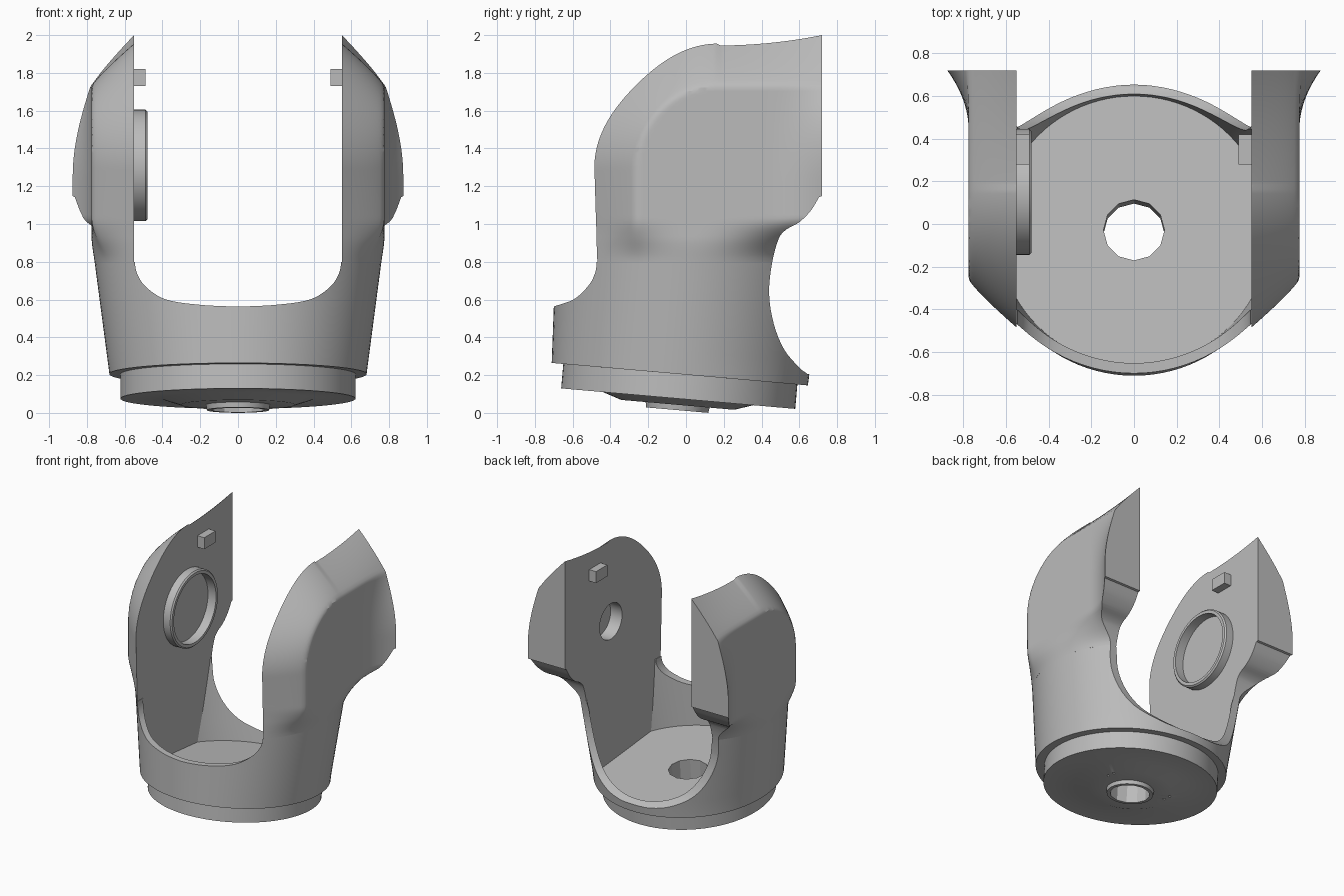
import bpy, bmesh
from math import sin, cos, pi, radians, sqrt
from mathutils import Matrix, Vector

cube = bpy.data.objects.get("Cube")
if cube:
    bpy.data.objects.remove(cube, do_unlink=True)

grey = bpy.data.materials.new("plain grey")
grey.use_nodes = True
grey.diffuse_color = (0.5, 0.5, 0.5, 1)
grey.node_tree.nodes["Principled BSDF"].inputs["Base Color"].default_value = (0.5, 0.5, 0.5, 1)

TILT = 0.0875                      # slope of the leaning base
BASE_Z, BASE_Y = 0.205, -0.03
SEAM = 0.8                         # height where the arms leave the cup
INNER = 0.55                       # inner face of each arm
LEAN = Matrix.Translation((0, BASE_Y, BASE_Z)) @ Matrix.Rotation(radians(-5), 4, 'X')
PIVOT = Vector((0.15, 1.31))       # y, z of the joint axis


def skin(name, rings, matrix=Matrix(), closed=False):
    """Solid made from equal rings of points, capped unless closed."""
    bm = bmesh.new()
    loops = [[bm.verts.new(matrix @ Vector(p)) for p in r] for r in rings]
    n = len(loops[0])
    pairs = list(zip(loops, loops[1:])) + ([(loops[-1], loops[0])] if closed else [])
    for a, b in pairs:
        for i in range(n):
            j = (i + 1) % n
            bm.faces.new((a[i], a[j], b[j], b[i]))
    if not closed:
        bm.faces.new(loops[0])
        bm.faces.new(loops[-1])
    bmesh.ops.recalc_face_normals(bm, faces=bm.faces)
    mesh = bpy.data.meshes.new(name)
    bm.to_mesh(mesh)
    bm.free()
    mesh.materials.append(grey)
    ob = bpy.data.objects.new(name, mesh)
    bpy.context.collection.objects.link(ob)
    return ob


def lathe(name, profile, n, matrix, closed=False):
    rings = [[(r * cos(2 * pi * i / n), r * sin(2 * pi * i / n), z) for i in range(n)]
             for r, z in profile]
    return skin(name, rings, matrix, closed)


def box(name, lo, hi):
    (a, b, c), (d, e, f) = lo, hi
    return skin(name, [[(a, b, z), (d, b, z), (d, e, z), (a, e, z)] for z in (c, f)])


def curve(pts, steps=5):
    """Smooth path through a few points."""
    p = [Vector(q) for q in pts]
    p = [p[0] * 2 - p[1]] + p + [p[-1] * 2 - p[-2]]
    out = []
    for a, b, c, d in zip(p, p[1:], p[2:], p[3:]):
        for k in range(steps):
            t = k / steps
            out.append(b + (c - a) * t / 2 + (a - b * 2.5 + c * 2 - d / 2) * t * t
                       + (b * 3 - a - c * 3 + d) * t ** 3 / 2)
    return out + [p[-2]]


def boolean(ob, cutter, op='DIFFERENCE'):
    cutter.hide_render = True
    mod = ob.modifiers.new("cut", 'BOOLEAN')
    mod.object, mod.operation, mod.solver = cutter, op, 'EXACT'
    bpy.context.view_layer.objects.active = ob
    bpy.ops.object.modifier_apply(modifier=mod.name)


def clamp(v):
    return max(0.0, min(1.0, v))


def smooth(lo, hi, v):
    t = clamp((v - lo) / (hi - lo))
    return t * t * (3 - 2 * t)


# Cup section at a height: half width, half depth, centre
def section(z):
    return 0.68 + 0.095 * clamp((z - 0.2) / 0.72), 0.683 + 0.05 * (z - 0.2), \
        BASE_Y + TILT * (z - BASE_Z)


# Outer surface of an arm: cup wall below, flat disc with bevel and rear flare above
def outer(y, z):
    a, b, c = section(z)
    wall = a * sqrt(max(0, 1 - ((y - c) / b) ** 2))
    dy, dz = y - 0.17, z - 1.3
    r, edge = 0.0, 0.65
    if dy < 0 and dz > 0:
        r = sqrt(dy * dy + dz * dz)
        edge = 0.655 - 0.04 * (2 * dy * dz / (r * r)) ** 2
    elif dy < 0:
        r, edge = -dy, 0.655 + 0.03 * dz
    elif dz > 0:
        r, edge = dz, 0.645 + 0.055 * (dy / 0.55) ** 2
    t = max(0, (r - 0.43) / (edge - 0.43))
    head = 0.775 - 0.225 * t ** 1.15
    flare = 0.1 * max(0, (y - 0.44) / 0.28) ** 2
    head += flare * sin(clamp((1.75 - z) / 0.5) * pi / 2)
    return max(0.3, wall + (head - wall) * smooth(SEAM, 1.03, z))


def cup_solid(name, inset, low, top, rows=10, n=96):
    rings = []
    for k in range(rows + 1):
        ring = []
        for i in range(n):
            f = 2 * pi * i / n
            start = BASE_Z + low + TILT * 0.68 * cos(f)
            z = start + (top - start) * k / rows
            a, b, c = section(z)
            ring.append(((a - inset) * sin(f), c - (b - inset) * cos(f), z))
        rings.append(ring)
    return skin(name, rings)


# Cutters: rear notch, U-shaped opening, bore
notch = curve([(0.645, 0.205), (0.6, 0.24), (0.52, 0.335), (0.465, 0.47), (0.44, 0.63),
               (0.455, 0.79), (0.49, 0.92), (0.53, 0.97), (0.6, 1.01), (0.66, 1.07),
               (0.705, 1.143)], 4)
notch = [(0.9, 0.19)] + [tuple(p) for p in notch] + [(0.9, 1.2)]
rear_notch = skin("rear_notch_cutter", [[(x, y, z) for y, z in notch] for x in (-1.2, 1.2)])
half = [tuple(p) for p in curve([(0, 0.562), (0.2, 0.572), (0.38, 0.6), (0.485, 0.665),
                                 (0.535, 0.74), (INNER, 0.83)])]
u_shape = [(-x, z) for x, z in half[:0:-1]] + half + [(INNER, 2.3), (-INNER, 2.3)]
opening = skin("opening_cutter", [[(x, y, z) for x, z in u_shape] for y in (-1.2, 1.2)])
bore = lathe("bore_cutter", [(0.143, -0.5), (0.143, 0.3)], 12, LEAN)

# Cup with hollow inside
cup = cup_solid("cup", 0, 0, SEAM)
hollow = cup_solid("hollow_cutter", 0.048, 0.018, 0.9)
boolean(hollow, box("hollow_limit", (-INNER, -1, -1), (INNER, 1, 2)), 'INTERSECT')
for cutter in (hollow, opening, rear_notch, bore):
    boolean(cup, cutter)

# Base ring with shallow cone and central boss
base = lathe("base_ring", [(0.622, 0.008), (0.622, -0.13), (0.4, -0.13), (0.3, -0.163),
                           (0.17, -0.163), (0.165, -0.191)], 96, LEAN)
boolean(base, bore)
for s in (-1, 1):
    for y in (0.07, 0.13):
        at = LEAN @ Matrix.Translation((s * 0.26, y, -0.16))
        boolean(base, lathe("screw_hole_cutter", [(0.01, -0.03), (0.01, 0.02)], 10, at))

# Arms
parts = [cup, base]
for s, side in ((1, "left"), (-1, "right")):
    rows, cols = 64, 64
    rings = []
    for k in range(rows + 1):
        z = SEAM + 1.23 * k / rows
        ys = [-0.6 + 1.32 * i / cols for i in range(cols + 1)]
        rings.append([(s * outer(y, z), y, z) for y in ys]
                     + [(s * 0.2, ys[-1], z), (s * 0.2, ys[0], z)])
    arm = skin(side + "_arm", rings)
    boolean(arm, box("inner_cutter", (-INNER, -1.1, 0.5), (INNER, 1.1, 2.2)))
    boolean(arm, rear_notch)
    peg = box(side + "_stop_peg", (s * 0.49, 0.28, 1.73), (s * 0.56, 0.42, 1.82))
    parts += [arm, peg]
    # Joint axis pointing inwards from this arm's inner face
    axis = Matrix.Translation((s * INNER, *PIVOT)) @ Matrix.Rotation(-s * pi / 2, 4, 'Y')
    if s > 0:
        boolean(arm, lathe("pivot_cutter", [(0.14, -0.1), (0.14, 0.1)], 40, axis))
    else:
        parts.append(lathe("pivot_collar", [(0.295, -0.01), (0.295, 0.06), (0.285, 0.07),
                                            (0.262, 0.07), (0.262, -0.01)], 64, axis, True))

# Remove the cutters and smooth the rest
for ob in list(bpy.data.objects):
    if ob.name.split(".")[0].endswith(("_cutter", "_limit")):
        bpy.data.objects.remove(ob, do_unlink=True)
bpy.ops.object.select_all(action='DESELECT')
for ob in parts:
    ob.select_set(True)
bpy.context.view_layer.objects.active = cup
bpy.ops.object.shade_smooth_by_angle(angle=radians(28))
